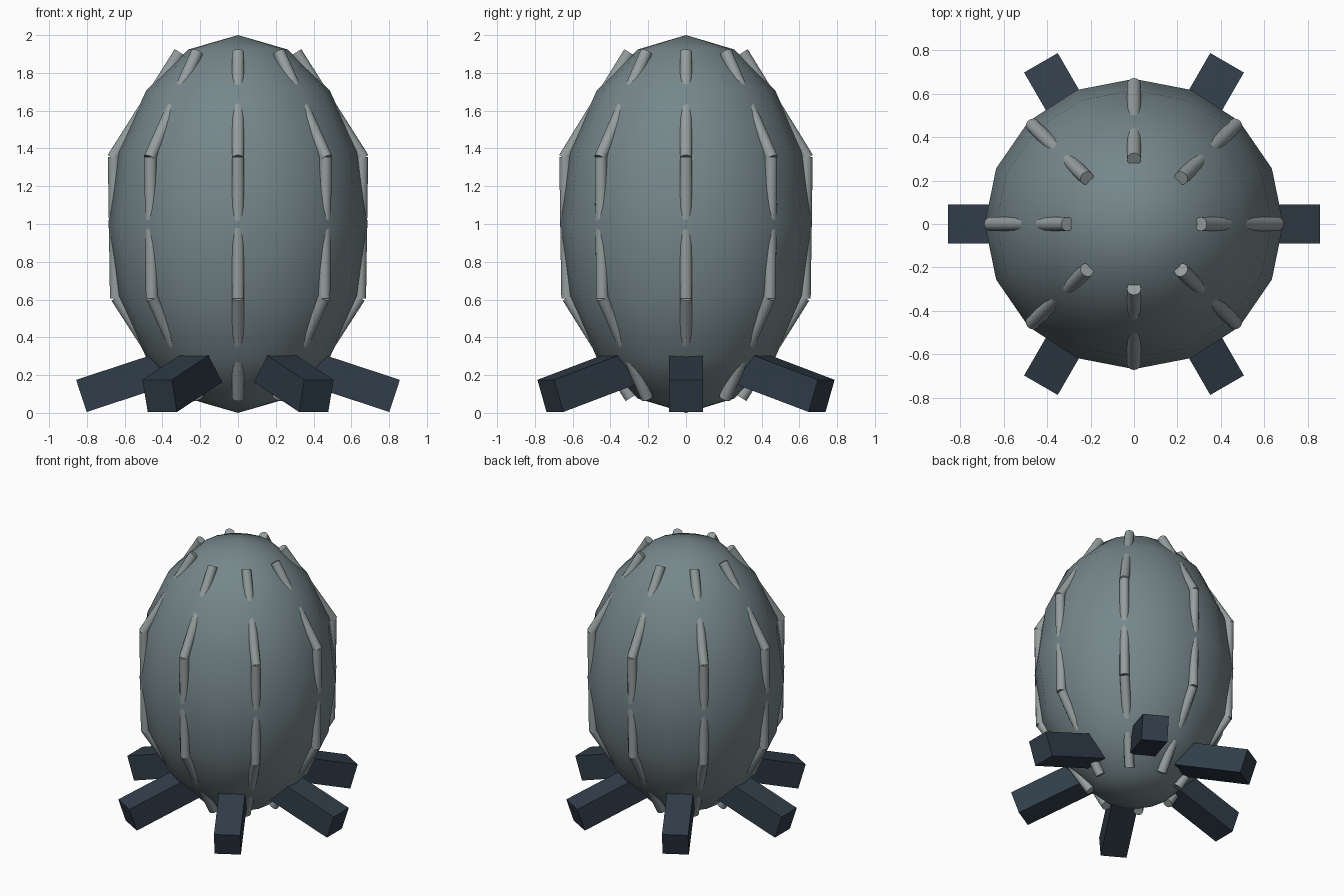
import bpy, math
from mathutils import Vector, Matrix

if "Cube" in bpy.data.objects:
    bpy.data.objects.remove(bpy.data.objects["Cube"])

RX, RY = 0.687, 0.668      # body half widths
SY = RY / RX


def material(name, rgb):
    m = bpy.data.materials.new(name)
    m.diffuse_color = (*rgb, 1)
    m.use_nodes = True
    m.node_tree.nodes["Principled BSDF"].inputs["Base Color"].default_value = m.diffuse_color
    return m


shell = material("shell_grey", (0.18, 0.24, 0.255))
pale = material("rib_grey", (0.30, 0.34, 0.34))
dark = material("foot_slate", (0.03, 0.047, 0.067))


def finish(name, mat):
    ob = bpy.context.object
    ob.name = name
    ob.data.materials.append(mat)
    return ob


# Egg-shaped body
bpy.ops.mesh.primitive_uv_sphere_add(segments=16, ring_count=8, radius=1, location=(0, 0, 1))
body = finish("body", shell)
body.scale = (RX, RY, 1)
bpy.ops.object.transform_apply(location=False, rotation=False, scale=True)
bpy.ops.object.shade_smooth()

# Straight rib bars, three per meridian, partly sunk in the body
bars = {
    "upper_rib": ((0.307, 1.908), (0.662, 1.348)),
    "middle_rib": ((0.656, 1.355), (0.645, 0.605)),
    "lower_rib": ((0.642, 0.612), (0.300, 0.080)),
}
for i in range(8):
    a = i * math.pi / 4
    for name, ends in bars.items():
        p, q = [Vector((r * math.cos(a), r * math.sin(a) * SY, z)) for r, z in ends]
        d = p - q
        bpy.ops.mesh.primitive_cylinder_add(
            vertices=12, radius=0.033, depth=d.length, location=(p + q) / 2,
            rotation=d.to_track_quat('Z', 'Y').to_euler())
        finish(f"{name}_{i + 1}", pale)
        bpy.ops.object.shade_smooth_by_angle(angle=math.radians(40))

# Six square feet sloping down and outwards
tilt, size, length = math.radians(18.2), 0.179, 0.5
tip = Vector((0.829, 0, 0.09))
out = Vector((math.cos(tilt), 0, -math.sin(tilt)))
for i in range(6):
    bpy.ops.mesh.primitive_cube_add(size=1)
    foot = finish(f"foot_{i + 1}", dark)
    foot.data.transform(
        Matrix.Rotation(i * math.pi / 3, 4, 'Z')
        @ Matrix.Translation(tip - out * length / 2)
        @ Matrix.Rotation(tilt, 4, 'Y')
        @ Matrix.Diagonal((length, size, size, 1)))
